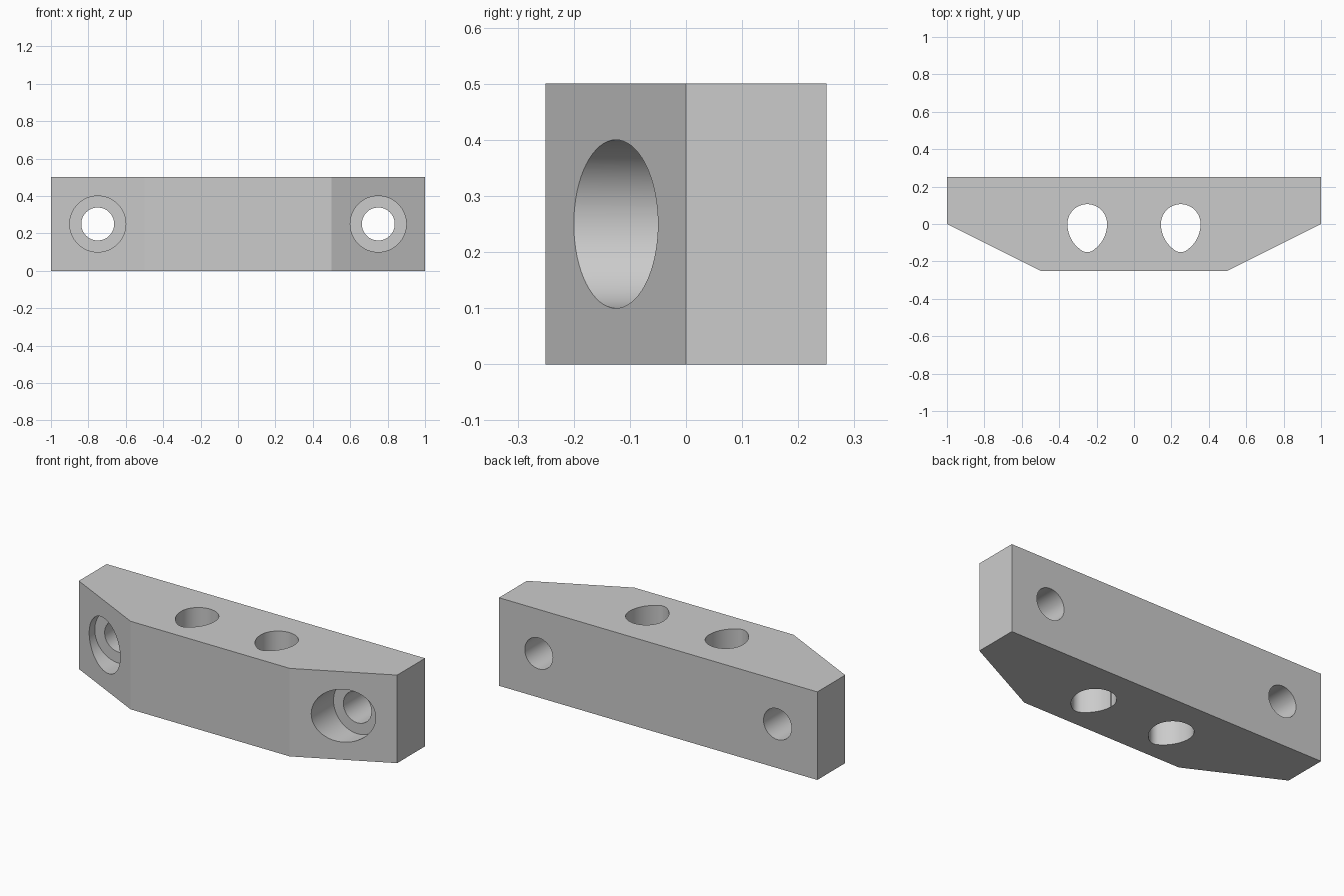
import bpy
import bmesh
from math import atan2, cos, pi, radians, sin
from mathutils import Matrix, Vector

cube = bpy.data.objects.get("Cube")
if cube:
    bpy.data.objects.remove(cube, do_unlink=True)

grey = bpy.data.materials.new("plain grey")
grey.use_nodes = True
GREY = (0.6, 0.6, 0.6, 1)
grey.diffuse_color = GREY
grey.node_tree.nodes["Principled BSDF"].inputs["Base Color"].default_value = GREY


def prism(name, outline, bottom, top, matrix=Matrix()):
    """Extrude a counter-clockwise outline upward, then place it."""
    bm = bmesh.new()
    base = bm.faces.new([bm.verts.new((x, y, bottom)) for x, y in outline])
    ext = bmesh.ops.extrude_face_region(bm, geom=[base], use_keep_orig=True)
    verts = [v for v in ext["geom"] if isinstance(v, bmesh.types.BMVert)]
    bmesh.ops.translate(bm, verts=verts, vec=(0, 0, top - bottom))
    bmesh.ops.recalc_face_normals(bm, faces=bm.faces)
    bm.transform(matrix)
    mesh = bpy.data.meshes.new(name)
    bm.to_mesh(mesh)
    bm.free()
    mesh.materials.append(grey)
    obj = bpy.data.objects.new(name, mesh)
    bpy.context.collection.objects.link(obj)
    return obj


def arc(cx, cy, r, start, end, steps):
    return [(cx + r * cos(start + (end - start) * i / steps),
             cy + r * sin(start + (end - start) * i / steps)) for i in range(steps)]


def egg(cx, r, tip_r, length):
    """Round at the back, tapering to a small rounded tip at the front."""
    drop = length - tip_r
    side_r = (r * r + drop * drop - tip_r * tip_r) / (2 * (r - tip_r))
    turn = atan2(drop, side_r - r)
    return (arc(cx, 0, r, 0, pi, 40)
            + arc(cx + side_r - r, 0, side_r, pi, pi + turn, 16)
            + arc(cx, -drop, tip_r, pi + turn, 2 * pi - turn, 16)
            + arc(cx - side_r + r, 0, side_r, -turn, 0, 16))


# Bar with chamfered front corners
body = prism("mounting_bar", [(-1, 0), (-0.5, -0.25), (0.5, -0.25),
                              (1, 0), (1, 0.25), (-1, 0.25)], 0, 0.5)

# Egg-shaped vertical holes, and counterbored bolt holes from front to back
cutters = []
for side in (-1, 1):
    cutters.append(prism("egg_cutter", egg(side * 0.25, 0.106, 0.05, 0.151), -0.1, 0.6))
    to_front = Matrix.Translation(Vector((side * 0.75, 0, 0.25))) @ Matrix.Rotation(pi / 2, 4, "X")
    cutters.append(prism("bolt_cutter", arc(0, 0, 0.088, 0, 2 * pi, 64), -0.4, 0.4, to_front))
    cutters.append(prism("counterbore_cutter", arc(0, 0, 0.15, 0, 2 * pi, 64), 0, 0.5, to_front))

bpy.context.view_layer.objects.active = body
body.select_set(True)
for cutter in cutters:
    cutter.hide_render = True
    cut = body.modifiers.new("cut", "BOOLEAN")
    cut.operation = "DIFFERENCE"
    cut.solver = "EXACT"
    cut.object = cutter
    bpy.ops.object.modifier_apply(modifier=cut.name)
    bpy.data.objects.remove(cutter, do_unlink=True)

# Smooth hole walls, crisp edges elsewhere
bpy.ops.object.shade_smooth_by_angle(angle=radians(20))
